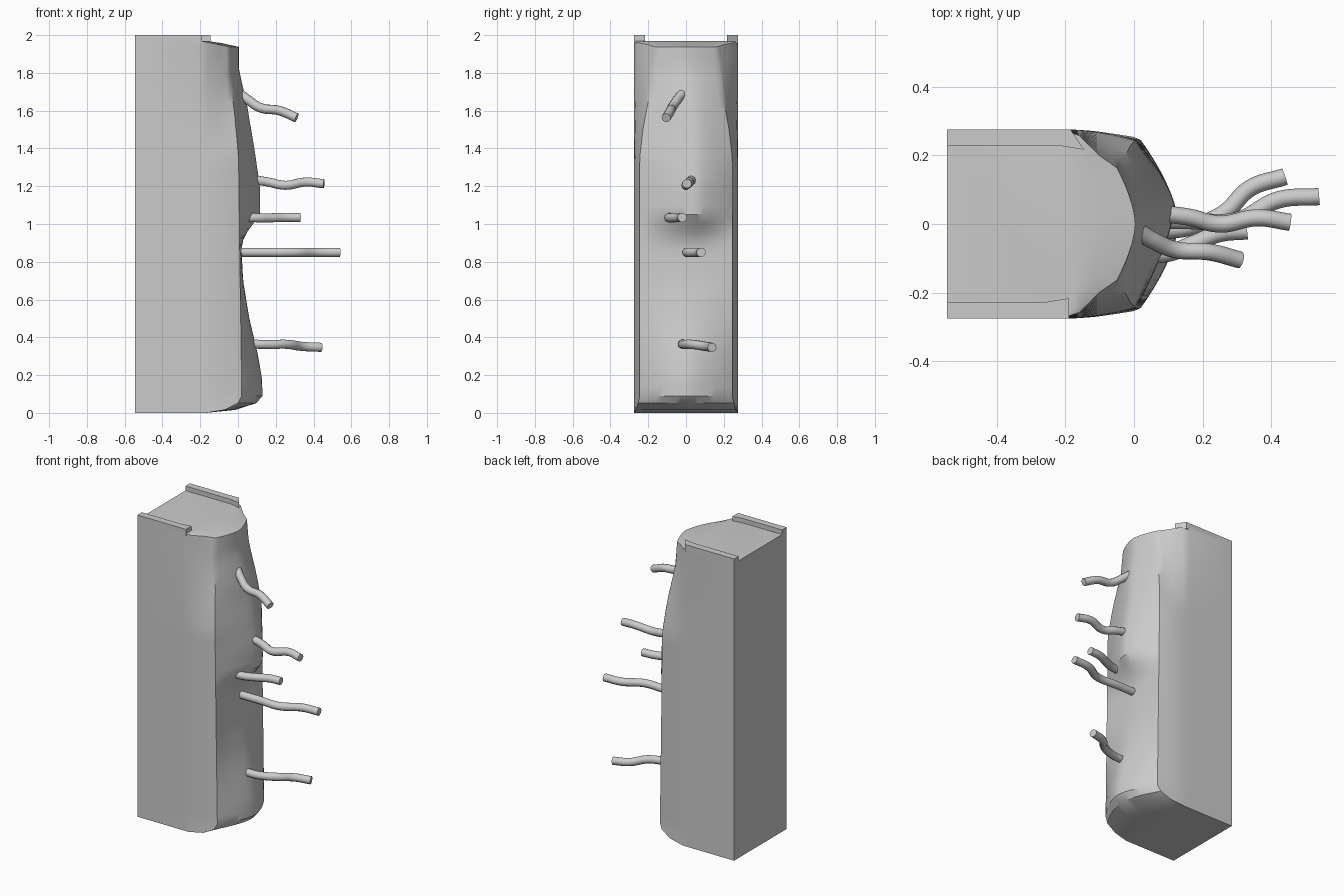
import bpy, bmesh, math

if "Cube" in bpy.data.objects:
    bpy.data.objects.remove(bpy.data.objects["Cube"])


def lerp_table(table, z):
    """Piecewise-linear lookup with eased joints."""
    for (z0, a), (z1, b) in zip(table, table[1:]):
        if z <= z1:
            t = max(0, (z - z0) / (z1 - z0))
            return a + (b - a) * t
    return table[-1][1]


# Profiles up the cliff: ridge depth, side crease depth and side crease half width
RIDGE = [(0.08, .13), (.18, .127), (.3, .107), (.5, .06), (.7, .027), (.88, .018),
         (.94, .035), (1.05, .12), (1.2, .118), (1.4, .088), (1.65, .045), (1.82, .004), (1.95, .004)]
EDGE_X = [(0.08, .02), (.8, .01), (1.35, .003), (1.6, -.02), (1.78, -.045), (1.95, -.05)]
EDGE_Y = [(0.08, .245), (1.35, .245), (1.5, .228), (1.65, .2), (1.8, .176), (1.95, .163)]
BACK, HALF, LEDGE = -.545, .275, 1.97
N = 16


def section(z):
    """Horizontal outline of the block at one height, right to left."""
    xr, xe, ye = (lerp_table(t, z) for t in (RIDGE, EDGE_X, EDGE_Y))
    top = max(0, min(1, (z - 1.35) / .6))
    mid = [(-.21, HALF), (-.16, .274 - .016 * top), (-.10, .268 - .07 * top),
           (-.045 - .02 * top, .258 - .085 * top)]
    pts = [(BACK, -HALF)] + [(x, -y) for x, y in mid]
    upper = max(0, min(1, (z - .85) / .15)) * max(0, min(1, (1.8 - z) / .3))
    peak = .05 * upper
    for i in range(N + 1):
        y = -ye + 2 * ye * i / N
        u = min(1, abs(y - peak) / (ye - peak if y > peak else ye + peak))
        rise = 1 - u ** (1.6 - .2 * upper)
        pts.append((xe + (xr - xe) * rise, y))
    pts += [(x, y) for x, y in reversed(mid)] + [(BACK, HALF)]
    return pts


def loft(name, rings):
    bm = bmesh.new()
    rows = [[bm.verts.new(p) for p in r] for r in rings]
    n = len(rows[0])
    for a, b in zip(rows, rows[1:]):
        for i in range(n):
            j = (i + 1) % n
            bm.faces.new((a[i], a[j], b[j], b[i]))
    bm.faces.new(rows[0][::-1])
    bm.faces.new(rows[-1])
    bmesh.ops.remove_doubles(bm, verts=bm.verts, dist=1e-5)
    bmesh.ops.recalc_face_normals(bm, faces=bm.faces)
    me = bpy.data.meshes.new(name)
    bm.to_mesh(me)
    bm.free()
    ob = bpy.data.objects.new(name, me)
    bpy.context.collection.objects.link(ob)
    return ob


def smooth(ob, degrees):
    bpy.ops.object.select_all(action='DESELECT')
    ob.select_set(True)
    bpy.context.view_layer.objects.active = ob
    bpy.ops.object.shade_smooth_by_angle(angle=math.radians(degrees))


# Cliff body: rounded underside, wall, then the sloping top lip
rings = []
base = section(.09)
for k in (0, .35, .7):
    ring = []
    for x, y in base:
        f = max(0, (x + .18) / .31)
        flat = min(x, -.17)
        widen = 1 + (HALF / max(abs(y), .245) - 1) * (1 - k) if abs(y) > .24 else 1 + .12 * (1 - k)
        ring.append((flat + (x - flat) * math.sin(k * math.pi / 2), y * widen,
                     .095 * min(1, f * 1.6) * k ** 1.7))
    rings.append(ring)
rings.append([(x, y, .09 * min(1, max(0, (x + .18) / .19))) for x, y in base])
steps = 40
for k in range(1, steps):
    z = .09 + 1.83 * k / steps
    rings.append([(x, y, z) for x, y in section(z)])
rim = section(1.94)
rings.append([(x, y, LEDGE - .032 * min(1, max(0, (x + .2) / .15))) for x, y in rim])
rings.append([(min(x, -.09 + x * .4), y * (.94 if x > -.2 else 1),
               LEDGE - .012 * min(1, max(0, (x + .2) / .15))) for x, y in rim])
rings.append([(min(x, -.17), y * (.92 if x > -.2 else 1), LEDGE) for x, y in rim])
smooth(loft("cliff_body", rings), 32)

# Raised rails along both sides of the top
for name, y0, y1, x1, x2 in (("rail_front", -HALF, -.228, -.19, -.19),
                             ("rail_back", HALF, .228, -.185, -.145)):
    outline = [(BACK, y0), (x1, y0), (x2, y1 * .95), (x2 - .07, y1), (BACK, y1)]
    loft(name, [[(x, y, z) for x, y in outline] for z in (1.955, 2.0)])

# Roots growing out of the rock face
ROOTS = [
    [(.01, -.02, 1.69), (.05, -.045, 1.66), (.12, -.075, 1.615), (.22, -.082, 1.6), (.31, -.105, 1.562)],
    [(.08, .03, 1.235), (.16, .02, 1.222), (.25, 0, 1.205), (.36, .018, 1.222), (.455, .005, 1.213)],
    [(.0, -.09, 1.035), (.10, -.085, 1.033), (.18, -.055, 1.033), (.25, -.028, 1.035), (.33, -.02, 1.035)],
    [(.0, .01, .85), (.15, .01, .85), (.3, .01, .85), (.42, .07, .85), (.54, .08, .85)],
    [(.06, -.02, .365), (.16, -.01, .362), (.26, .03, .363), (.34, .105, .352), (.44, .138, .347)],
]
for k, path in enumerate(ROOTS):
    cu = bpy.data.curves.new(f"root_{k + 1}", 'CURVE')
    cu.dimensions = '3D'
    cu.bevel_depth = .025
    cu.bevel_resolution = 3
    cu.use_fill_caps = True
    sp = cu.splines.new('BEZIER')
    sp.bezier_points.add(len(path) - 1)
    for bp, co in zip(sp.bezier_points, path):
        bp.co = co
        bp.handle_left_type = bp.handle_right_type = 'AUTO'
    ob = bpy.data.objects.new(cu.name, cu)
    bpy.context.collection.objects.link(ob)
    bpy.ops.object.select_all(action='DESELECT')
    ob.select_set(True)
    bpy.context.view_layer.objects.active = ob
    bpy.ops.object.convert(target='MESH')
    smooth(bpy.context.object, 40)
